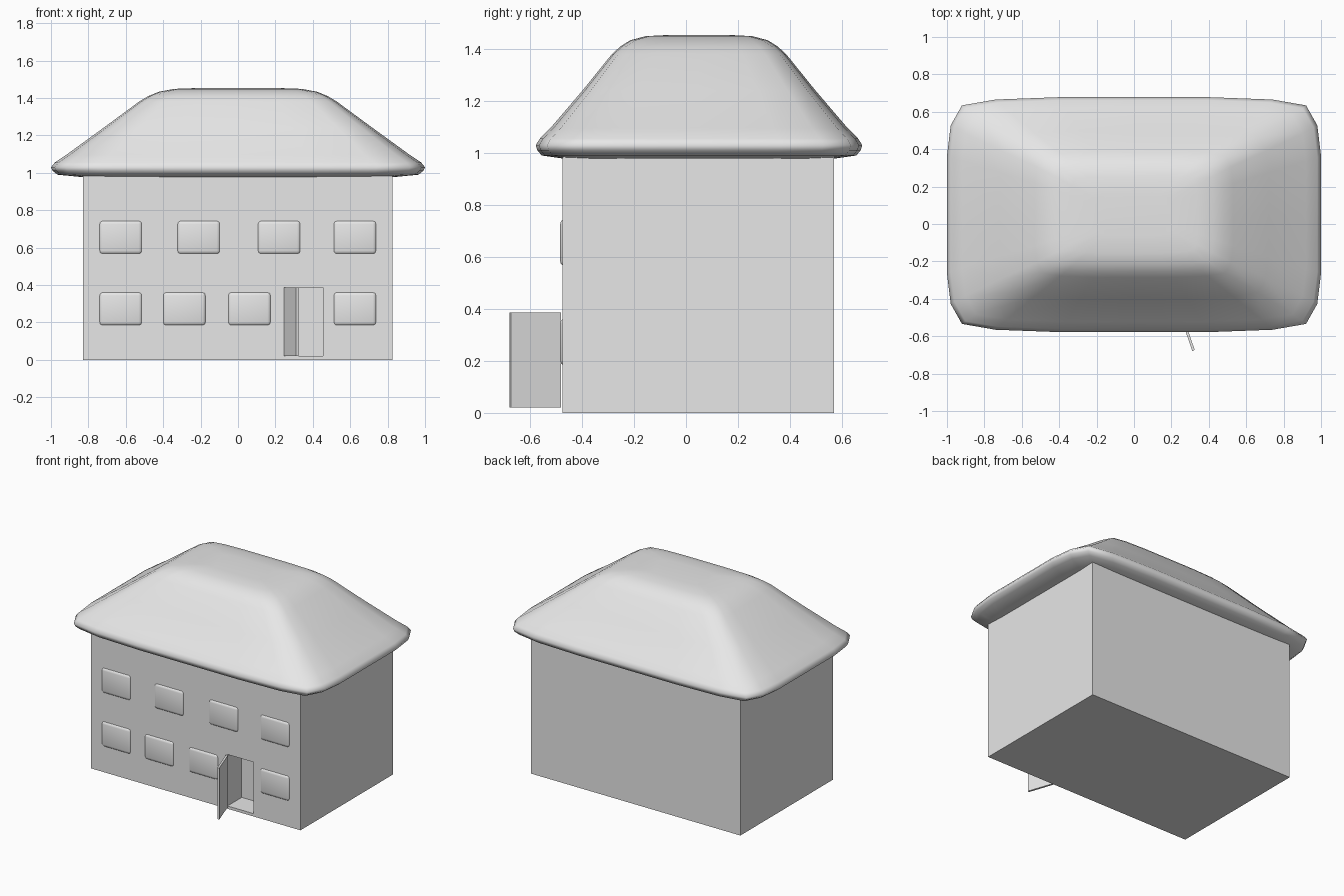
import bpy
import bmesh
from math import atan2, hypot
from mathutils import Matrix

if "Cube" in bpy.data.objects:
    bpy.data.objects.remove(bpy.data.objects["Cube"])

grey = bpy.data.materials.new("plain_grey")
grey.use_nodes = True
grey.diffuse_color = (0.8, 0.8, 0.8, 1)
grey.node_tree.nodes["Principled BSDF"].inputs["Base Color"].default_value = grey.diffuse_color


def finish(name, bm, smooth=False):
    bmesh.ops.recalc_face_normals(bm, faces=bm.faces)
    mesh = bpy.data.meshes.new(name)
    bm.to_mesh(mesh)
    bm.free()
    mesh.materials.append(grey)
    for face in mesh.polygons:
        face.use_smooth = smooth
    obj = bpy.data.objects.new(name, mesh)
    bpy.context.collection.objects.link(obj)
    return obj


def box(name, x, y, z):
    """Box from (low, high) pairs along each axis."""
    bm = bmesh.new()
    bmesh.ops.create_cube(bm, size=1)
    for v in bm.verts:
        v.co = [a + (b - a) * (c + 0.5) for c, (a, b) in zip(v.co, (x, y, z))]
    return finish(name, bm)


def apply_modifier(obj, mod):
    bpy.context.view_layer.objects.active = obj
    bpy.ops.object.modifier_apply(modifier=mod.name)


# House body with a recessed doorway
FRONT = -0.475
DOOR_X, DOOR_Z = (0.25, 0.455), (0.02, 0.387)
body = box("house_walls", (-0.828, 0.825), (FRONT, 0.57), (0, 0.985))
cutter = box("doorway_cutter", DOOR_X, (FRONT - 0.1, FRONT + 0.16), DOOR_Z)
cutter.hide_render = True
cut = body.modifiers.new("doorway", 'BOOLEAN')
cut.operation, cut.object, cut.solver = 'DIFFERENCE', cutter, 'EXACT'
apply_modifier(body, cut)
bpy.data.objects.remove(cutter)

# Open door, swung outward on its hinge
hinge, tip = (0.252, -0.483), (0.318, -0.676)
dx, dy = tip[0] - hinge[0], tip[1] - hinge[1]
door = box("open_door", (0, hypot(dx, dy)), (-0.007, 0.007), DOOR_Z)
door.data.transform(Matrix.Translation((*hinge, 0)) @ Matrix.Rotation(atan2(dy, dx), 4, 'Z'))

# Pillow-like windows in two rows
rows = {"upper": (0.655, (-0.627, -0.21, 0.22, 0.625)),
        "lower": (0.273, (-0.627, -0.287, 0.061, 0.625))}
for row, (z, centres) in rows.items():
    for i, x in enumerate(centres):
        win = box(f"{row}_window_{i + 1}", (x - 0.116, x + 0.116),
                  (FRONT - 0.009, FRONT + 0.05), (z - 0.091, z + 0.091))
        bevel = win.modifiers.new("soft_edges", 'BEVEL')
        bevel.width, bevel.segments = 0.02, 3
        apply_modifier(win, bevel)
        for face in win.data.polygons:
            face.use_smooth = True

# Hipped roof: bowed outline lofted through rings of (half width, half depth, height)
quarter = [(1, 0), (1, 0.5), (0.98, 0.76), (0.92, 0.93), (0.74, 0.98), (0.4, 1), (0, 1)]
outline = quarter + [(-x, y) for x, y in quarter[-2::-1]]
outline += [(x, -y) for x, y in outline[-2:0:-1]]
rings = [(0.6, 0.4, 0.975), (0.84, 0.52, 0.978), (0.965, 0.605, 0.99), (0.99, 0.622, 1.01),
         (1, 0.628, 1.03), (0.98, 0.612, 1.055), (0.92, 0.572, 1.095), (0.72, 0.448, 1.24),
         (0.53, 0.335, 1.38), (0.48, 0.302, 1.41), (0.425, 0.265, 1.433),
         (0.34, 0.205, 1.449), (0.2, 0.11, 1.454)]
bm = bmesh.new()
loops = [[bm.verts.new((x * w, 0.05 + y * d, z)) for x, y in outline] for w, d, z in rings]
n = len(outline)
for low, high in zip(loops, loops[1:]):
    for i in range(n):
        j = (i + 1) % n
        bm.faces.new((low[i], low[j], high[j], high[i]))
bm.faces.new(loops[0])
bm.faces.new(loops[-1])
finish("hipped_roof", bm, smooth=True)
